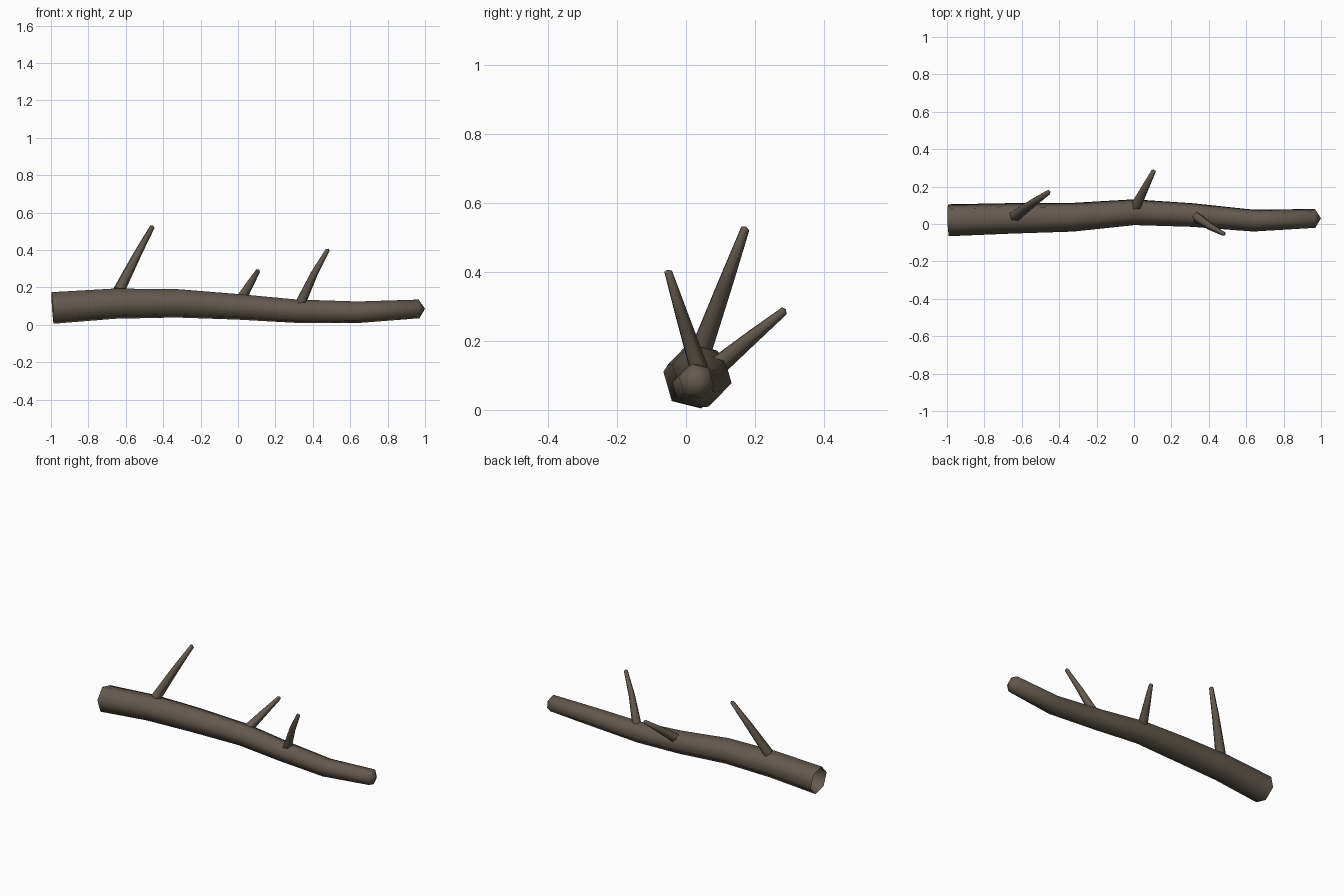
import bpy, bmesh, math
from mathutils import Vector

if "Cube" in bpy.data.objects:
    bpy.data.objects.remove(bpy.data.objects["Cube"])

bark = bpy.data.materials.new("bark_brown")
bark.diffuse_color = (0.125, 0.102, 0.078, 1)
bark.use_nodes = True
bark.node_tree.nodes["Principled BSDF"].inputs["Base Color"].default_value = bark.diffuse_color


def tube(name, points, radii, sides, turn, tip):
    """Tapered tube along a path, open at the base, pointed at the tip."""
    pts = [Vector(p) for p in points]
    bm = bmesh.new()
    rings = []
    for i, (p, r) in enumerate(zip(pts, radii)):
        d = (pts[min(i + 1, len(pts) - 1)] - pts[max(i - 1, 0)]).normalized()
        ref = Vector((0, 1, 0)) if abs(d.x) > 0.8 else Vector((1, 0, 0))
        u = (ref - d * ref.dot(d)).normalized()
        v = d.cross(u)
        ring = []
        for k in range(sides):
            a = math.radians(turn) + 2 * math.pi * k / sides
            ring.append(bm.verts.new(p + (u * math.cos(a) + v * math.sin(a)) * r))
        rings.append(ring)
    for a, b in zip(rings, rings[1:]):
        for k in range(sides):
            n = (k + 1) % sides
            bm.faces.new((a[k], a[n], b[n], b[k]))
    end = bm.verts.new(tip)
    for k in range(sides):
        bm.faces.new((rings[-1][k], rings[-1][(k + 1) % sides], end))
    for f in bm.faces:
        f.smooth = True
    me = bpy.data.meshes.new(name)
    bm.to_mesh(me)
    bm.free()
    me.materials.append(bark)
    ob = bpy.data.objects.new(name, me)
    bpy.context.collection.objects.link(ob)


# main limb
tube("main_limb",
     [(-0.992, 0.02, 0.09), (-0.66, 0.03, 0.113), (-0.33, 0.036, 0.115),
      (0, 0.063, 0.096), (0.31, 0.048, 0.073), (0.64, 0.018, 0.067), (0.968, 0.03, 0.085)],
     [0.088, 0.084, 0.079, 0.071, 0.065, 0.06, 0.052], 6, 46, (1, 0.031, 0.086))

# side twigs: base, middle, end, base radius
twigs = [
    ((-0.637, 0.045, 0.185), (-0.54, 0.115, 0.375), (-0.458, 0.17, 0.525), 0.033),
    ((0.01, 0.09, 0.13), (0.062, 0.195, 0.217), (0.106, 0.283, 0.288), 0.031),
    ((0.337, 0.036, 0.118), (0.407, -0.012, 0.27), (0.48, -0.052, 0.4), 0.029),
]
for i, (a, m, b, r) in enumerate(twigs):
    d = (Vector(b) - Vector(m)).normalized()
    tube("twig_%d" % (i + 1), [a, m, b], [r, r * 0.7, r * 0.42], 5, 20,
         Vector(b) + d * 0.008)
